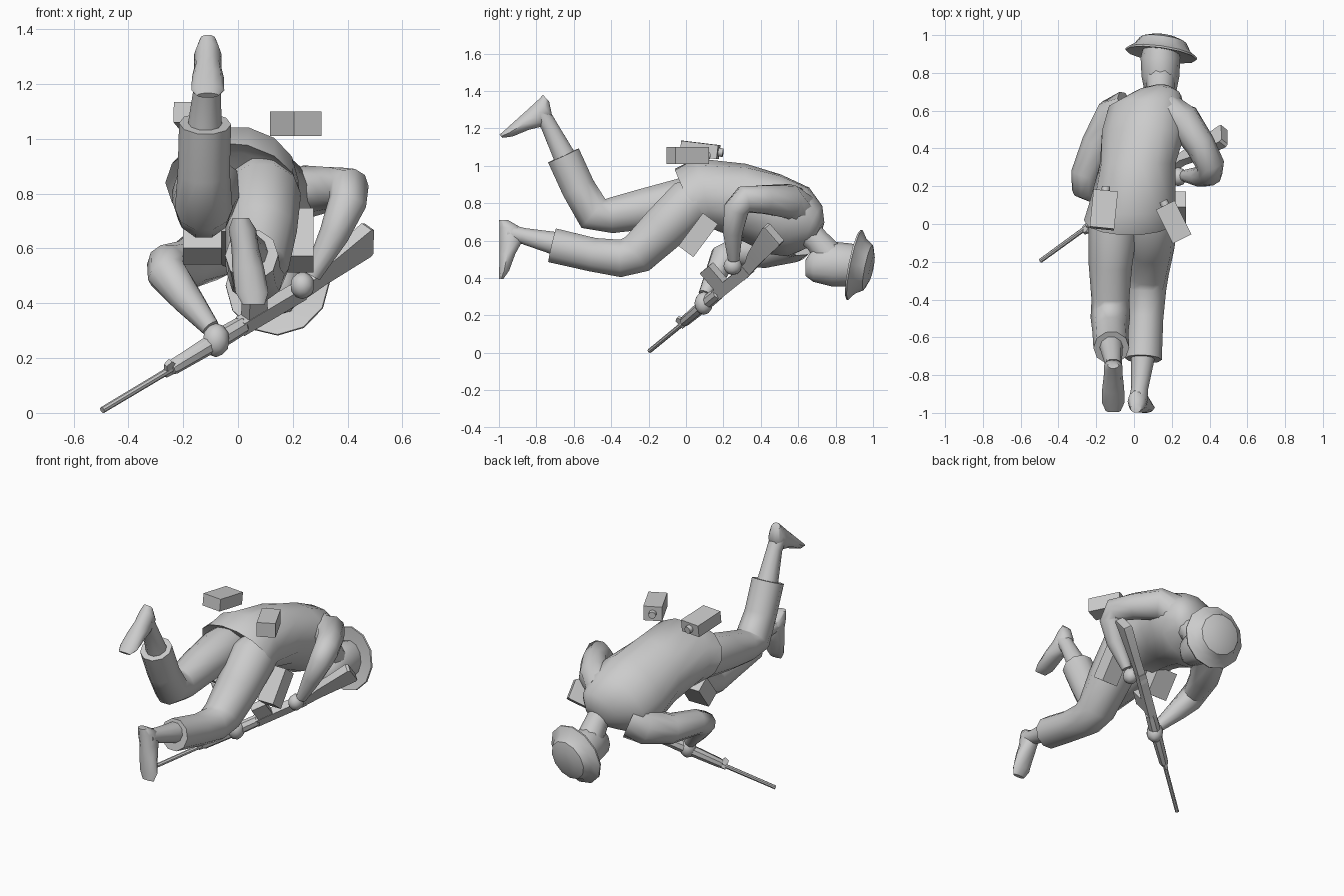
import bpy, bmesh, math
from mathutils import Vector as V, Euler

if "Cube" in bpy.data.objects:
    bpy.data.objects.remove(bpy.data.objects["Cube"])

grey = bpy.data.materials.new("plain_grey")
grey.diffuse_color = (0.6, 0.6, 0.6, 1)
grey.use_nodes = True
grey.node_tree.nodes["Principled BSDF"].inputs["Base Color"].default_value = grey.diffuse_color


def finish(name, bm, angle=40):
    bmesh.ops.recalc_face_normals(bm, faces=bm.faces)
    me = bpy.data.meshes.new(name)
    bm.to_mesh(me)
    bm.free()
    ob = bpy.data.objects.new(name, me)
    bpy.context.collection.objects.link(ob)
    me.materials.append(grey)
    bpy.ops.object.select_all(action='DESELECT')
    ob.select_set(True)
    bpy.context.view_layer.objects.active = ob
    bpy.ops.object.shade_smooth_by_angle(angle=math.radians(angle))
    return ob


def loft(name, rings, angle=40):
    """Skin a list of point rings and cap both ends."""
    bm = bmesh.new()
    vs = [[bm.verts.new(p) for p in r] for r in rings]
    n = len(vs[0])
    for a, b in zip(vs, vs[1:]):
        for i in range(n):
            j = (i + 1) % n
            bm.faces.new((a[i], a[j], b[j], b[i]))
    bm.faces.new(vs[0])
    bm.faces.new(vs[-1])
    return finish(name, bm, angle)


def oval(c, w, d, n=12):
    c, w, d = V(c), V(w), V(d)
    return [c + w * math.cos(2 * math.pi * i / n) + d * math.sin(2 * math.pi * i / n) for i in range(n)]


def tube(name, pts, n=10, ref=(1, 0, 0)):
    """Round limb through (x, y, z, radius) points."""
    P = [V(p[:3]) for p in pts]
    rings = []
    for i, p in enumerate(P):
        t = (P[min(i + 1, len(P) - 1)] - P[max(i - 1, 0)]).normalized()
        w = V(ref) - t * t.dot(V(ref))
        w.normalize()
        r = pts[i][3]
        rings.append(oval(p, w * r, t.cross(w) * r, n))
    return loft(name, rings, 50)


def box(name, c, size, rot):
    bm = bmesh.new()
    bmesh.ops.create_cube(bm, size=1)
    R = Euler(rot).to_matrix()
    for v in bm.verts:
        v.co = V(c) + R @ V([a * b for a, b in zip(v.co, size)])
    return finish(name, bm, 20)


# torso: rolled jacket, hem to collar
loft("jacket", [oval(*r, 14) for r in [
    ((-.02, .08, .82), (.2, 0, 0), (0, -.07, .13)),
    ((-.02, .02, .82), (.245, 0, -.02), (0, -.08, .165)),
    ((-.01, .1, .85), (.23, 0, 0), (0, -.05, .195)),
    ((.02, .32, .8), (.2, 0, .05), (-.03, 0, .205)),
    ((.05, .48, .74), (.22, 0, .08), (-.05, .03, .2)),
    ((.07, .6, .7), (.2, 0, .08), (-.05, .06, .17)),
    ((.12, .68, .67), (.13, 0, .04), (0, .05, .11)),
    ((.14, .71, .64), (.07, 0, .02), (0, .03, .06))]], 50)

# neck and head
tube("neck", [(.12, .62, .68, .08), (.14, .7, .6, .07), (.14, .77, .52, .08)])
loft("head", [oval((.14, y, z), (w, 0, 0), (0, 0, d), 12) for y, z, w, d in [
    (.64, .455, .04, .045), (.68, .47, .08, .09), (.78, .475, .1, .12),
    (.88, .47, .105, .115), (.94, .47, .09, .1)]], 60)

# hat: thin brim and low crown
hn = V((.14, .97, -.2)).normalized()
hw = V((1, 0, 0)) - hn * hn.x
hw.normalize()
hd = hn.cross(hw)
hc = V((.145, .905, .47))
loft("hat", [oval(hc + hn * o, hw * r, hd * r, 12) for o, r in [
    (.005, .1), (-.01, .19), (0, .192), (.03, .15), (.07, .125), (.09, .07)]], 35)

# arms and hands
tube("right_arm", [(.18, .58, .78, .11), (.26, .55, .81, .095), (.35, .42, .82, .08), (.405, .31, .82, .075),
                   (.4, .27, .77, .07), (.35, .25, .65, .055), (.27, .255, .5, .032)])
tube("left_arm", [(-.03, .6, .62, .11), (-.1, .57, .59, .11), (-.19, .42, .54, .09), (-.26, .26, .54, .075),
                  (-.26, .2, .51, .075), (-.19, .16, .42, .06), (-.1, .1, .31, .035)])
for name, c, s in [("right_hand", (.235, .25, .465), (.045, .05, .05)),
                   ("left_hand", (-.08, .095, .265), (.05, .05, .062))]:
    bm = bmesh.new()
    bmesh.ops.create_icosphere(bm, subdivisions=2, radius=1)
    for v in bm.verts:
        v.co = V(c) + V([a * b for a, b in zip(v.co, s)])
    finish(name, bm, 60)

# trousers
tube("raised_leg", [(-.11, .1, .82, .12), (-.11, -.02, .81, .13), (-.125, -.22, .77, .115), (-.125, -.4, .735, .1),
                    (-.125, -.495, .745, .105), (-.125, -.575, .88, .095), (-.12, -.655, 1.055, .095)])
tube("lower_leg", [(.09, .1, .83, .12), (.09, .02, .8, .14), (.085, -.12, .665, .13), (.07, -.26, .53, .115),
                   (.065, -.35, .505, .105), (.06, -.5, .525, .095), (.05, -.715, .575, .097)])


# ankles and shoes
def foot(name, heel, s, n, turn):
    heel, s, n = V(heel), V(s).normalized(), V(n).normalized()
    loft(name, [oval(heel + s * t - n * h + V((turn * t, 0, 0)), (w, 0, 0), n * h, 10) for t, h, w in [
        (0, .025, .03), (.04, .06, .05), (.11, .065, .05), (.18, .045, .058),
        (.27, .028, .06), (.315, .012, .04)]], 50)


tube("raised_ankle", [(-.12, -.62, .99, .07), (-.12, -.66, 1.07, .06), (-.11, -.735, 1.22, .046), (-.11, -.78, 1.29, .05)])
foot("raised_shoe", (-.11, -.765, 1.38), (0, -.74, -.68), (0, -.68, .74), 0)
tube("lower_ankle", [(.05, -.65, .57, .07), (.045, -.72, .59, .062), (.03, -.87, .625, .045), (.02, -.95, .64, .05)])
foot("lower_shoe", (.01, -1, .71), (0, 0, -1), (0, -1, 0), .15)

# rifle: everything placed along its axis, underside towards gu
M = V((-.495, -.195, .01))
gd = (V((.475, .51, .59)) - M).normalized()
gu = V((0, -.67, .74))
gu = (gu - gd * gd.dot(gu)).normalized()
gw = gd.cross(gu)


def gun_round(name, prof, n=8):
    loft(name, [oval(M + gd * s + gu * o, gw * r, gu * r, n) for s, r, o in prof], 40)


def gun_box(name, prof):
    loft(name, [[M + gd * s + gw * a * w + gu * b for a, b in ((-1, lo), (1, lo), (1, hi), (-1, hi))]
                for s, lo, hi, w in prof], 25)


gun_round("barrel", [(0, .012, 0), (.4, .013, 0)])
gun_box("barrel_lug", [(.315, -.02, .035, .008), (.34, -.02, .045, .01), (.36, -.02, .02, .01)])
gun_round("handguard", [(.345, .022, 0), (.36, .028, .003), (.62, .036, .006), (.7, .034, .006), (.71, .024, .006)])
gun_box("receiver", [(.69, -.025, .035, .024), (1.0, -.028, .035, .024)])
gun_box("magazine", [(.715, .02, .15, .022), (.805, .02, .15, .022)])
gun_box("stock", [(.94, -.03, .035, .022), (1.03, -.022, .04, .022), (1.1, -.015, .07, .022),
                  (1.32, -.005, .125, .026), (1.335, 0, .115, .024)])

# belly pouches
box("right_pouch", (.22, .065, .63), (.11, .1, .22), (-.64, 0, 0))
box("left_pouch", (-.13, .065, .64), (.14, .1, .17), (-.64, 0, 0))

# back bottles with stubby caps
for side, c, size, rot in [("left", (-.16, .075, 1.085), (.13, .2, .075), (-.12, 0, -.1)),
                           ("right", (.21, .01, 1.055), (.11, .2, .09), (0, 0, .46))]:
    box(side + "_bottle", c, size, rot)
    y = Euler(rot).to_matrix() @ V((0, 1, 0))
    a, b = V(c) + y * .09, V(c) + y * .125
    tube(side + "_bottle_cap", [(*a, .025), (*b, .022)], 8)
